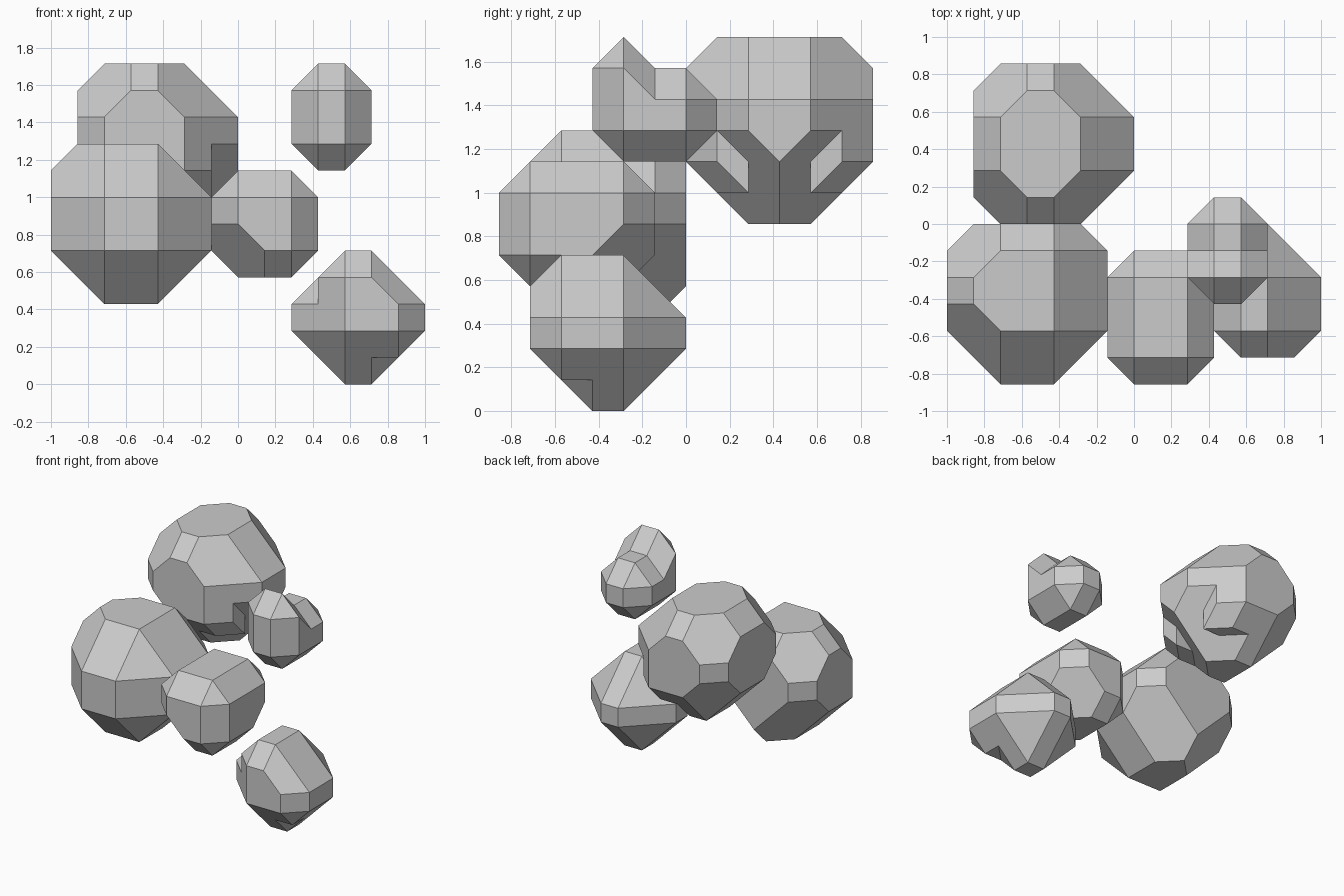
import bpy
import bmesh
from itertools import product, combinations
from mathutils import Vector, Matrix

UNIT = 1 / 7  # lattice step the whole cluster is built on

if "Cube" in bpy.data.objects:
    bpy.data.objects.remove(bpy.data.objects["Cube"], do_unlink=True)

stone = bpy.data.materials.new("pale_grey_stone")
stone.use_nodes = True
stone.diffuse_color = (0.6, 0.6, 0.6, 1)
stone.node_tree.nodes["Principled BSDF"].inputs["Base Color"].default_value = (0.6, 0.6, 0.6, 1)

SIGN = {"-": -1, "0": 0, "+": 1}


def direction(key):
    """Turn a key such as '+0-' into a vector."""
    return Vector([SIGN[c] for c in key])


def block(name, low, high, edge, corner, cuts=None, limits=()):
    """Box with every edge and corner bevelled; cuts holds exceptions by direction."""
    cuts = cuts or {}
    planes = []
    for key in map("".join, product("-0+", repeat=3)):
        n = direction(key)
        weight = sum(map(abs, n))
        if not weight:
            continue
        reach = sum(h if s > 0 else -l if s < 0 else 0 for s, l, h in zip(n, low, high))
        depth = cuts.get(key, (0, edge, corner)[int(weight) - 1])
        planes.append((n, reach - depth))
    planes += [(direction(key), value) for key, value in limits]

    # corner points are where three planes meet inside all the others
    points = set()
    for trio in combinations(planes, 3):
        m = Matrix([p[0] for p in trio])
        if abs(m.determinant()) < 0.1:
            continue
        v = m.inverted() @ Vector([p[1] for p in trio])
        if all(n.dot(v) <= d + 0.001 for n, d in planes):
            points.add(tuple(round(c, 2) + 0.0 for c in v))

    bm = bmesh.new()
    for p in sorted(points):
        bm.verts.new(Vector(p) * UNIT)
    bmesh.ops.convex_hull(bm, input=bm.verts)
    bmesh.ops.dissolve_limit(bm, angle_limit=0.02, verts=bm.verts, edges=bm.edges)
    bmesh.ops.recalc_face_normals(bm, faces=bm.faces)
    mesh = bpy.data.meshes.new(name)
    bm.to_mesh(mesh)
    bm.free()
    mesh.materials.append(stone)
    obj = bpy.data.objects.new(name, mesh)
    bpy.context.collection.objects.link(obj)
    return obj


def merge(base, *extras):
    """Fuse extra blocks into the base and drop the helpers."""
    for extra in extras:
        extra.hide_render = True
        mod = base.modifiers.new("fuse", "BOOLEAN")
        mod.operation = "UNION"
        mod.solver = "EXACT"
        mod.object = extra
        bpy.context.view_layer.update()
        graph = bpy.context.evaluated_depsgraph_get()
        mesh = bpy.data.meshes.new_from_object(base.evaluated_get(graph))
        base.modifiers.clear()
        base.data = mesh
        bpy.data.objects.remove(extra, do_unlink=True)


# large front boulder
block("front_boulder", (-7, -6, 3), (-1, 0, 9), 2, 4,
      {"-0+": 1, "-+0": 1, "++0": 1, "0++": 1, "0+-": 1, "-++": 3, "+++": 3})

# large back boulder, with two small steps on its lower left corners
back = dict(low=(-6, 0, 6), high=(0, 6, 12), edge=2, corner=4)
back_cuts = {"-0+": 1, "0-+": 1, "0++": 1, "-+0": 1, "--0": 1, "--+": 3, "-++": 3}
deep = {"+--": 5, "++-": 5}
back_boulder = block("back_boulder", cuts={**back_cuts, **deep}, **back)
merge(back_boulder,
      block("front_step", cuts=back_cuts, **back,
            limits=[("+00", -1), ("0+0", 2), ("00-", -7)]),
      block("back_step", cuts=back_cuts, **back,
            limits=[("+00", -1), ("0-0", -4), ("00-", -7)]))

# small middle boulder
block("middle_boulder", (-1, -6, 4), (3, -1, 8), 1, 2, {"---": 3, "++-": 3})

# low boulder, with a step at the upper and the lower front
low = dict(low=(2, -5, 0), high=(7, 0, 5), edge=2, corner=4)
low_cuts = {"0-+": 1, "+-0": 1, "+-+": 3}
low_boulder = block("low_boulder", cuts=low_cuts, **low)
merge(low_boulder,
      block("upper_step", cuts={**low_cuts, "--+": 3}, **low, limits=[("-00", -3)]),
      block("lower_step", cuts={**low_cuts, "+--": 3}, **low, limits=[("00-", -1)]))

# small high boulder: a front peak fused with a lower back half
peak = block("high_boulder", (2, -3, 8), (5, 1, 12), 1, 2,
             {"0++": 3, "+++": 4, "-++": 4})
merge(peak, block("back_half", (2, -3, 8), (5, 1, 11), 1, 2))
